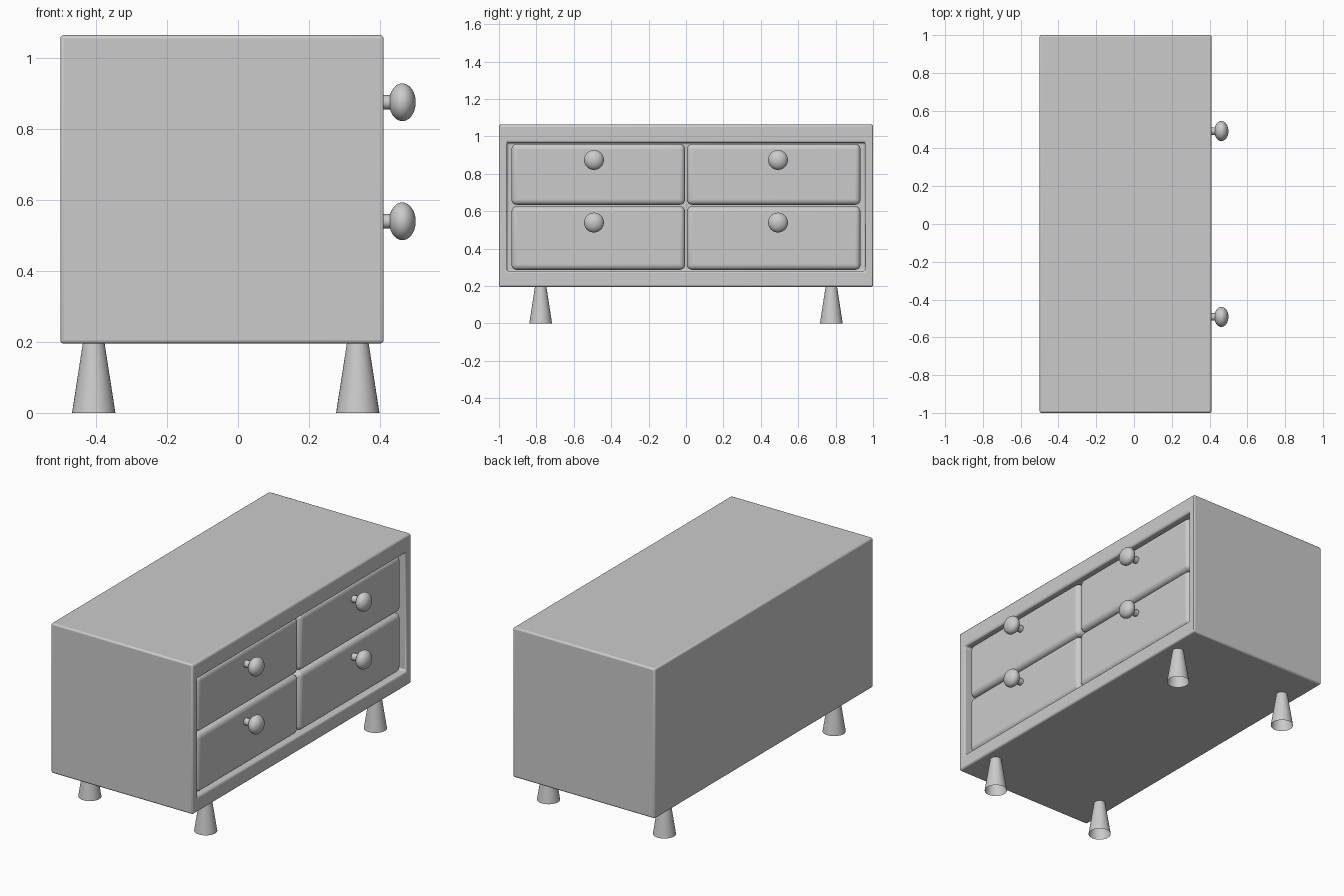
import bpy, bmesh
from mathutils import Matrix, Vector

if "Cube" in bpy.data.objects:
    bpy.data.objects.remove(bpy.data.objects["Cube"])


def finish(bm, name, bevel=0.0, segs=3):
    bmesh.ops.recalc_face_normals(bm, faces=bm.faces)
    me = bpy.data.meshes.new(name)
    bm.to_mesh(me)
    bm.free()
    ob = bpy.data.objects.new(name, me)
    bpy.context.collection.objects.link(ob)
    if bevel:
        mod = ob.modifiers.new("Bevel", 'BEVEL')
        mod.width = bevel
        mod.segments = segs
    bpy.ops.object.select_all(action='DESELECT')
    ob.select_set(True)
    bpy.context.view_layer.objects.active = ob
    bpy.ops.object.shade_smooth_by_angle()
    return ob


def box(lo, hi):
    lo, hi = Vector(lo), Vector(hi)
    bm = bmesh.new()
    m = Matrix.Translation((lo + hi) / 2) @ Matrix.Diagonal((*(hi - lo), 1))
    bmesh.ops.create_cube(bm, size=1, matrix=m)
    return bm


FRONT = 0.41            # drawer side of the cabinet
Z0, Z1 = 0.28, 0.966    # drawer opening

# Cabinet: a box with a recessed opening on the +x side
bm = box((-0.5, -1, 0.195), (FRONT, 1, 1.063))
bm.normal_update()
face = max(bm.faces, key=lambda f: f.calc_center_median().x)
bmesh.ops.inset_region(bm, faces=[face], thickness=0.06)
for v in face.verts:
    v.co.z = Z0 if v.co.z < 0.6 else Z1
back = bmesh.ops.extrude_discrete_faces(bm, faces=[face])["faces"][0]
for v in back.verts:
    v.co.x -= 0.09
finish(bm, "cabinet_body", 0.01)

# Drawers and knobs, two columns by two rows
for side, y0, y1 in (("left", -0.933, -0.005), ("right", 0.005, 0.933)):
    for row, z0, z1, kz in (("lower", Z0 + 0.006, 0.626, 0.539),
                            ("upper", 0.634, Z1 - 0.006, 0.874)):
        finish(box((0.3, y0, z0), (FRONT - 0.015, y1, z1)),
               f"{row}_{side}_drawer", 0.028, 4)
        ky = -0.492 if side == "left" else 0.492
        # Knob: short stem plus flattened ball
        bm = bmesh.new()
        bmesh.ops.create_cone(bm, cap_ends=True, segments=32, radius1=0.02,
                              radius2=0.02, depth=0.08,
                              matrix=Matrix.Translation((0.41, ky, kz)) @ Matrix.Rotation(1.5707963, 4, 'Y'))
        bmesh.ops.create_uvsphere(bm, u_segments=32, v_segments=20, radius=1,
                                  matrix=Matrix.Translation((0.4625, ky, kz)) @ Matrix.Diagonal((0.0375, 0.053, 0.053, 1)))
        finish(bm, f"{row}_{side}_knob")

# Tapered legs, open at the bottom
for xn, x in (("back", -0.406), ("front", 0.337)):
    for yn, y in (("left", -0.777), ("right", 0.777)):
        bm = bmesh.new()
        bmesh.ops.create_cone(bm, cap_ends=False, segments=32, radius1=0.061,
                              radius2=0.03, depth=0.2,
                              matrix=Matrix.Translation((x, y, 0.1)))
        finish(bm, f"{xn}_{yn}_leg")
